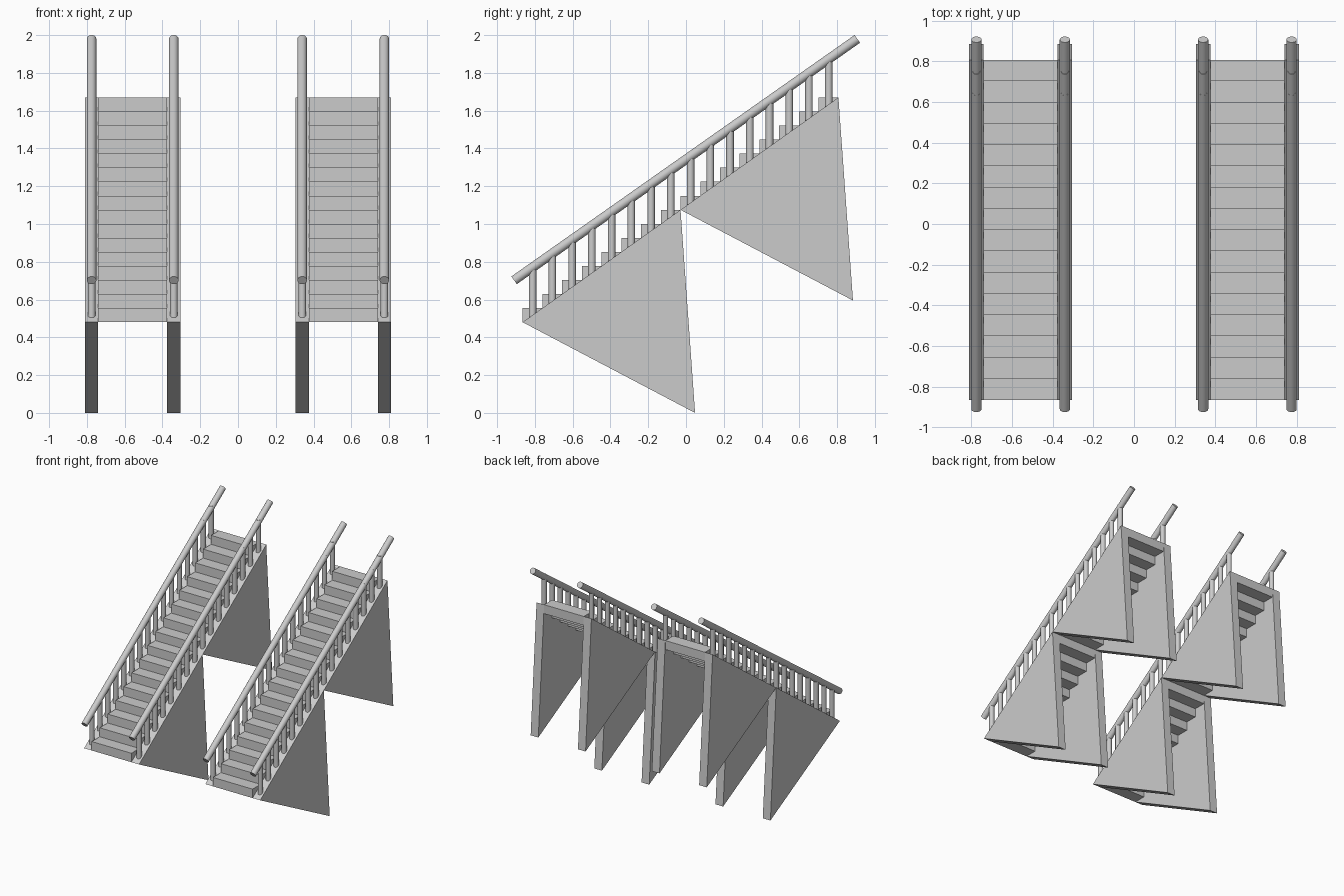
import bpy, bmesh, math
from mathutils import Vector

if "Cube" in bpy.data.objects:
    bpy.data.objects.remove(bpy.data.objects["Cube"])

STEPS = 16
Y0, Z0 = -0.865, 0.48            # foot of the flight
RUN, RISE = 1.672 / STEPS, 1.19 / STEPS
HALF = 0.2175                    # flight centre to rail centre
THICK = 0.07                     # side wall thickness


def finish(name, bm, smooth=False):
    bmesh.ops.recalc_face_normals(bm, faces=bm.faces)
    mesh = bpy.data.meshes.new(name)
    bm.to_mesh(mesh)
    bm.free()
    ob = bpy.data.objects.new(name, mesh)
    bpy.context.collection.objects.link(ob)
    if smooth:
        bpy.ops.object.select_all(action='DESELECT')
        bpy.context.view_layer.objects.active = ob
        ob.select_set(True)
        bpy.ops.object.shade_smooth_by_angle(angle=math.radians(40))
    return ob


def prism(bm, profile, x0, x1):
    """Extrude a (y, z) profile from x0 to x1."""
    face = bm.faces.new([bm.verts.new((x0, y, z)) for y, z in profile])
    res = bmesh.ops.extrude_face_region(bm, geom=[face])
    verts = [v for v in res['geom'] if isinstance(v, bmesh.types.BMVert)]
    bmesh.ops.translate(bm, verts=verts, vec=(x1 - x0, 0, 0))


def rod(bm, a, b, r):
    """Round bar between two points."""
    a, b = Vector(a), Vector(b)
    d = b - a
    mat = d.to_track_quat('Z', 'Y').to_matrix().to_4x4()
    mat.translation = (a + b) / 2
    bmesh.ops.create_cone(bm, cap_ends=True, segments=24, radius1=r,
                          radius2=r, depth=d.length, matrix=mat)


for side, cx in (("left", -0.5575), ("right", 0.5575)):
    # step blocks
    bm = bmesh.new()
    w = HALF - THICK / 2
    for i in range(STEPS):
        y, z = Y0 + i * RUN, Z0 + i * RISE
        prism(bm, [(y, z), (y + RUN, z), (y + RUN, z + RISE), (y, z + RISE)],
              cx - w, cx + w)
    finish(side + "_steps", bm)

    for edge, rx in (("outer", cx + math.copysign(HALF, cx)),
                     ("inner", cx - math.copysign(HALF, cx))):
        # two triangular support walls, the second up the slope
        bm = bmesh.new()
        for k in range(2):
            dy, dz = k * 0.836, k * 0.595
            prism(bm, [(Y0 + dy, Z0 + dz), (-0.029 + dy, 1.075 + dz),
                       (0.048 + dy, dz)], rx - THICK / 2, rx + THICK / 2)
        finish(f"{side}_{edge}_support_walls", bm)

        # balusters
        bm = bmesh.new()
        for i in range(STEPS):
            y, z = -0.812 + i * RUN, 0.505 + i * RISE
            rod(bm, (rx, y, z), (rx, y, z + 0.27), 0.02)
        finish(f"{side}_{edge}_balusters", bm, True)

        # handrail
        bm = bmesh.new()
        rod(bm, (rx, -0.91, 0.702), (rx, 0.907, 1.98), 0.025)
        finish(f"{side}_{edge}_handrail", bm, True)
